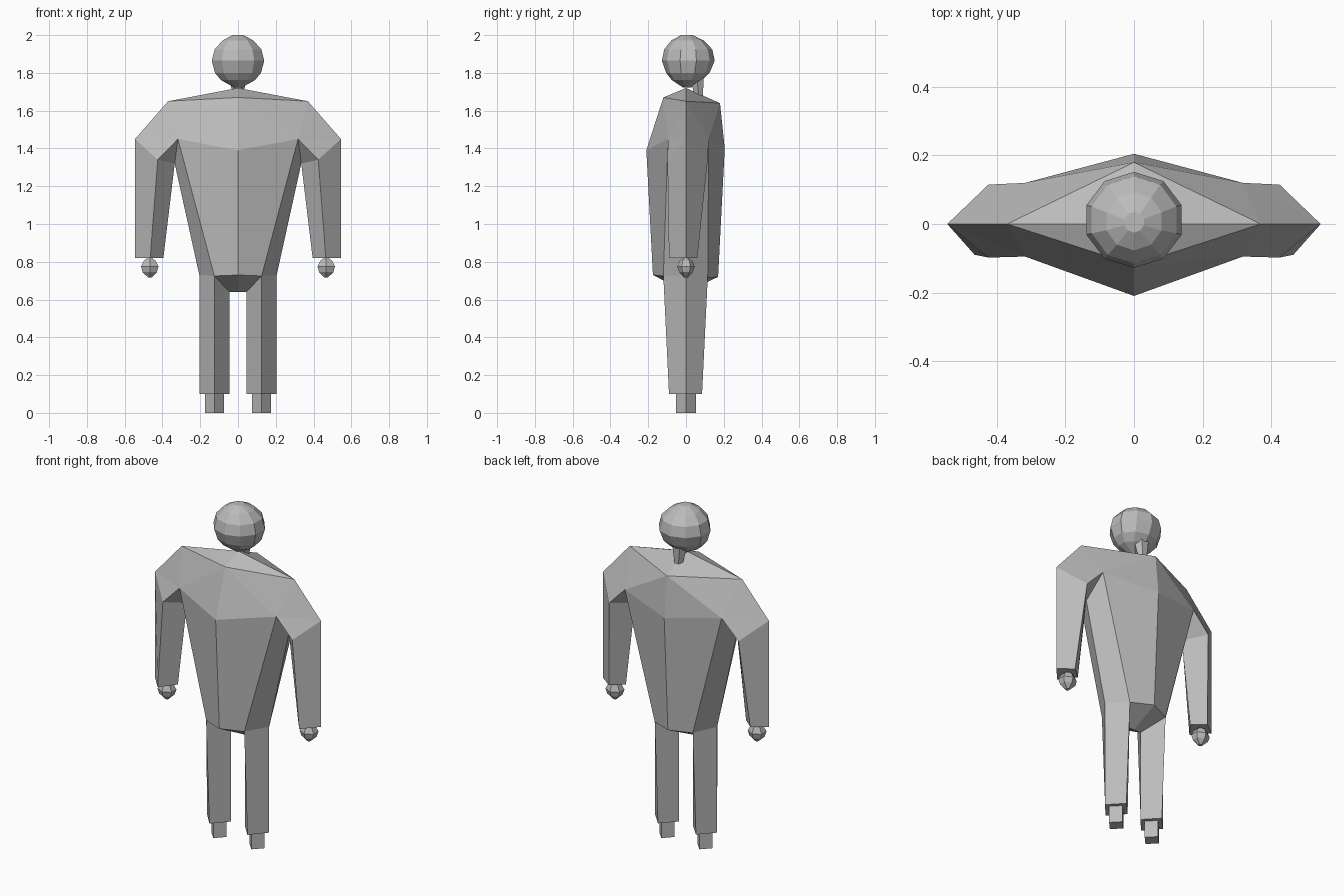
import bpy, bmesh, math

if "Cube" in bpy.data.objects:
    bpy.data.objects.remove(bpy.data.objects["Cube"])

grey = bpy.data.materials.new("plain grey")
grey.diffuse_color = (0.5, 0.5, 0.5, 1)
grey.use_nodes = True
grey.node_tree.nodes["Principled BSDF"].inputs["Base Color"].default_value = grey.diffuse_color


def finish(name, bm, mirror=False):
    bmesh.ops.recalc_face_normals(bm, faces=bm.faces[:])
    me = bpy.data.meshes.new(name)
    bm.to_mesh(me)
    bm.free()
    me.materials.append(grey)
    ob = bpy.data.objects.new(name, me)
    bpy.context.collection.objects.link(ob)
    if mirror:
        mod = ob.modifiers.new("mirror", 'MIRROR')
        mod.use_clip = True
        mod.merge_threshold = 0.001
    return ob


def loft(name, rings, mirror=False, start=0.0):
    """Rings are (x, y, z, rx, ry, sides)-style sections, capped at both ends."""
    bm = bmesh.new()
    loops = []
    for cx, cy, z, rx, ry, n in rings:
        loops.append([bm.verts.new((cx + rx * math.cos(start + i * math.tau / n),
                                    cy + ry * math.sin(start + i * math.tau / n), z)) for i in range(n)])
    for a, b in zip(loops, loops[1:]):
        n = len(a)
        for i in range(n):
            bm.faces.new((a[i], a[(i + 1) % n], b[(i + 1) % n], b[i]))
    bm.faces.new(loops[0])
    bm.faces.new(loops[-1])
    return finish(name, bm, mirror)


# body: right half of torso, arm and leg, mirrored across x = 0
P = {
    # centre line
    'peak': (0, 0, 1.72), 'collar': (0, -.12, 1.67), 'chest': (0, -.21, 1.39), 'belly': (0, -.175, .73),
    'crotch': (0, 0, .64), 'seat': (0, .17, .72), 'back': (0, .205, 1.40), 'nape': (0, .18, 1.64),
    # shoulder and armpit
    'shoulder': (.37, 0, 1.65), 'deltoid': (.545, 0, 1.45),
    'pit_f': (.318, -.095, 1.45), 'pit_b': (.318, .12, 1.45), 'pit_m': (.335, 0, 1.32),
    # arm
    'arm_f': (.425, -.098, 1.34), 'arm_b': (.425, .115, 1.34),
    'wr_o': (.545, 0, .82), 'wr_f': (.465, -.09, .82), 'wr_i': (.395, 0, .82), 'wr_b': (.465, .06, .82),
    # hip and leg
    'hip_f': (.125, -.12, .725), 'hip_b': (.125, .115, .715), 'hip_o': (.205, 0, .73), 'hip_i': (.045, 0, .64),
    'an_f': (.125, -.09, .10), 'an_b': (.125, .085, .10), 'an_o': (.203, 0, .10), 'an_i': (.045, 0, .10),
}
F = [
    # torso front and back
    'peak collar shoulder', 'collar chest pit_f', 'collar pit_f shoulder', 'chest belly hip_f pit_f',
    'peak shoulder nape', 'nape shoulder pit_b', 'nape pit_b back', 'back pit_b hip_b seat',
    # torso sides and underside
    'pit_f hip_f hip_o pit_m', 'pit_b pit_m hip_o hip_b',
    'belly crotch hip_i hip_f', 'seat hip_b hip_i crotch',
    # shoulder and arm
    'shoulder pit_f deltoid', 'pit_f arm_f deltoid', 'shoulder deltoid pit_b', 'pit_b deltoid arm_b',
    'deltoid arm_f wr_f wr_o', 'deltoid wr_o wr_b arm_b',
    'pit_f pit_m arm_f', 'pit_b arm_b pit_m', 'arm_f pit_m wr_i wr_f', 'arm_b wr_b wr_i pit_m',
    'wr_o wr_f wr_i wr_b',
    # leg
    'hip_f an_f an_o hip_o', 'hip_o an_o an_b hip_b', 'hip_b an_b an_i hip_i', 'hip_i an_i an_f hip_f',
    'an_f an_i an_b an_o',
]
bm = bmesh.new()
V = {k: bm.verts.new(c) for k, c in P.items()}
for f in F:
    bm.faces.new([V[k] for k in f.split()])
finish("body", bm, True)

# feet: short four-sided pegs
loft("feet", [(.125, 0, 0, .05, .053, 4), (.125, 0, .10, .05, .053, 4)], True)

# hands: small faceted balls, pointed below
loft("hands", [(.467, 0, .718, .012, .012, 6), (.467, 0, .745, .044, .036, 6), (.467, 0, .775, .053, .046, 6),
               (.467, 0, .805, .036, .034, 6), (.467, 0, .822, .012, .012, 6)], True, math.pi / 6)

# head: faceted ball drawn in to a chin at the front
loft("head", [(0, .005, 1.722, .02, .02, 10), (0, .005, 1.762, .095, .08, 10), (0, .01, 1.80, .128, .115, 10),
              (0, .012, 1.865, .146, .14, 10), (0, .012, 1.925, .13, .127, 10), (0, .008, 1.972, .085, .085, 10),
              (0, .005, 2.0, .03, .03, 10)], start=math.pi / 2)

# neck: slim tapered post behind the chin
loft("neck", [(0, .07, 1.66, .022, .022, 6), (0, .055, 1.79, .05, .045, 6)])
